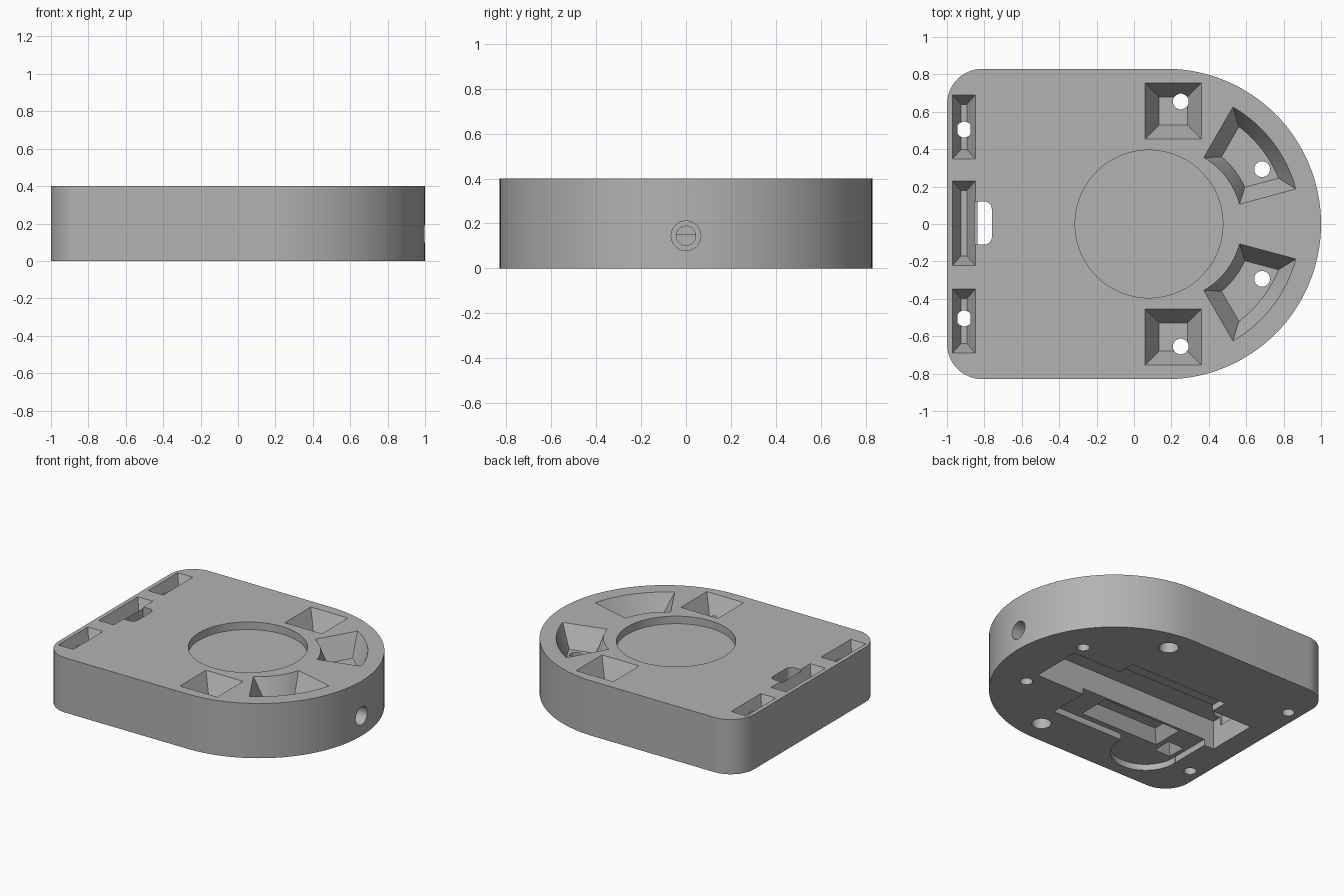
import bpy, bmesh, math
from math import sin, cos, asin, radians

if "Cube" in bpy.data.objects:
    bpy.data.objects.remove(bpy.data.objects["Cube"])

H = 0.40
mat = bpy.data.materials.new("light_grey")
mat.diffuse_color = (0.45, 0.45, 0.45, 1)
mat.use_nodes = True
mat.node_tree.nodes["Principled BSDF"].inputs["Base Color"].default_value = mat.diffuse_color


def loft(name, loops):
    """Solid skinned through matching closed loops, listed from low to high."""
    bm = bmesh.new()
    rings = [[bm.verts.new(p) for p in lp] for lp in loops]
    n = len(rings[0])
    bm.faces.new(rings[0][::-1])
    bm.faces.new(rings[-1])
    for a, b in zip(rings, rings[1:]):
        for i in range(n):
            j = (i + 1) % n
            bm.faces.new((a[i], a[j], b[j], b[i]))
    bmesh.ops.recalc_face_normals(bm, faces=bm.faces)
    me = bpy.data.meshes.new(name)
    bm.to_mesh(me)
    bm.free()
    ob = bpy.data.objects.new(name, me)
    bpy.context.collection.objects.link(ob)
    return ob


def at(pts, z):
    return [(x, y, z) for x, y in pts]


def arc(cx, cy, r, a0, a1, n):
    return [(cx + r * cos(radians(a0 + (a1 - a0) * i / n)),
             cy + r * sin(radians(a0 + (a1 - a0) * i / n))) for i in range(n + 1)]


def rect(x0, x1, y0, y1):
    return [(x0, y0), (x1, y0), (x1, y1), (x0, y1)]


def circle(x, y, r, n=40):
    return arc(x, y, r, 0, 360, n)[:-1]


def prism(pts, z0, z1):
    return loft("cutter", [at(pts, z0), at(pts, z1)])


def carve(cutter):
    mod = body.modifiers.new("cut", "BOOLEAN")
    mod.object, mod.operation, mod.solver = cutter, "DIFFERENCE", "EXACT"
    bpy.context.view_layer.objects.active = body
    bpy.ops.object.modifier_apply(modifier=mod.name)
    bpy.data.objects.remove(cutter)


def pocket(top, bottom, floor):
    """Tapered pocket opening through the top face."""
    carve(loft("cutter", [at(bottom, floor), at(top, H), at(top, H + 0.1)]))


def square_pocket(x0, x1, y0, y1, dx, dy, floor):
    pocket(rect(x0, x1, y0, y1), rect(x0 + dx, x1 - dx, y0 + dy, y1 - dy), floor)


def sector(r0, r1, d, sign):
    """Ring sector whose straight ends are moved inward by d."""
    pts = []
    for r, flip in ((r0, False), (r1, True)):
        off = math.degrees(asin(d / r))
        row = arc(0, 0, r, 15 + off, 60 - off, 16)
        pts += row[::-1] if flip else row
    return [(x + 0.168, y * sign) for x, y in pts]


# main body: rounded corners on the left, half round on the right
outline = (arc(0.17, 0, 0.83, -90, 90, 64) + arc(-0.81, 0.64, 0.19, 90, 180, 12)
           + arc(-0.81, -0.64, 0.19, 180, 270, 12))
body = loft("base_body", [at(outline, 0), at(outline, H)])

# round seat in the top
carve(prism(circle(0.08, 0, 0.395, 96), 0.345, 0.5))

# tapered top pockets
for s in (1, -1):
    ys = sorted((0.455 * s, 0.755 * s))
    square_pocket(0.06, 0.36, *ys, 0.075, 0.075, 0.25)
    pocket(sector(0.41, 0.722, 0, s), sector(0.468, 0.652, 0.08, s), 0.25)
    ys = sorted((0.348 * s, 0.69 * s))
    square_pocket(-0.97, -0.848, *ys, 0.045, 0.05, 0.28)
square_pocket(-0.97, -0.848, -0.222, 0.23, 0.045, 0.05, 0.28)

# shallow underside recess with a round lobe
carve(prism([(0.29, -0.48), (0.29, 0.33), (-0.51, 0.33), (-0.51, 0.17),
             (-0.76, 0.17), (-0.76, -0.48)], -0.1, 0.045))
carve(prism(circle(-0.525, -0.505, 0.235, 56), -0.1, 0.0452))

# long deep channel and the opening to the top
carve(prism(rect(-0.838, 0.68, -0.18, 0.2), -0.1, 0.21))
carve(prism(arc(-0.80, 0.08, 0.04, 0, 90, 6) + [(-0.852, 0.12), (-0.852, -0.11)]
            + arc(-0.80, -0.07, 0.04, -90, 0, 6), 0.15, 0.5))

# tapered underside pockets
for x0, x1, y0, y1, d, depth in ((-0.56, 0.08, -0.44, -0.20, 0.05, 0.13),
                                 (-0.73, -0.60, -0.50, -0.36, 0.04, 0.12)):
    carve(loft("cutter", [at(rect(x0, x1, y0, y1), -0.1),
                          at(rect(x0, x1, y0, y1), 0.045),
                          at(rect(x0 + d, x1 - d, y0 + d, y1 - d), depth)]))

# screw holes, the middle pair with counterbores
for s in (1, -1):
    for x, y in ((0.25, 0.655), (0.685, 0.293), (-0.908, 0.505)):
        carve(prism(circle(x, y * s, 0.042), -0.1, 0.33))
    carve(prism(circle(0.25, 0.655 * s, 0.065), -0.1, 0.12))

# cable hole through the round end, stepped
for r, x0 in ((0.043, 0.6), (0.066, 0.88)):
    ring = circle(0, 0.145, r)
    carve(loft("cutter", [[(x, y, z) for y, z in ring] for x in (x0, 1.1)]))

body.data.materials.clear()
body.data.materials.append(mat)
bpy.ops.object.select_all(action="DESELECT")
body.select_set(True)
bpy.context.view_layer.objects.active = body
bpy.ops.object.shade_smooth_by_angle(angle=radians(25))
